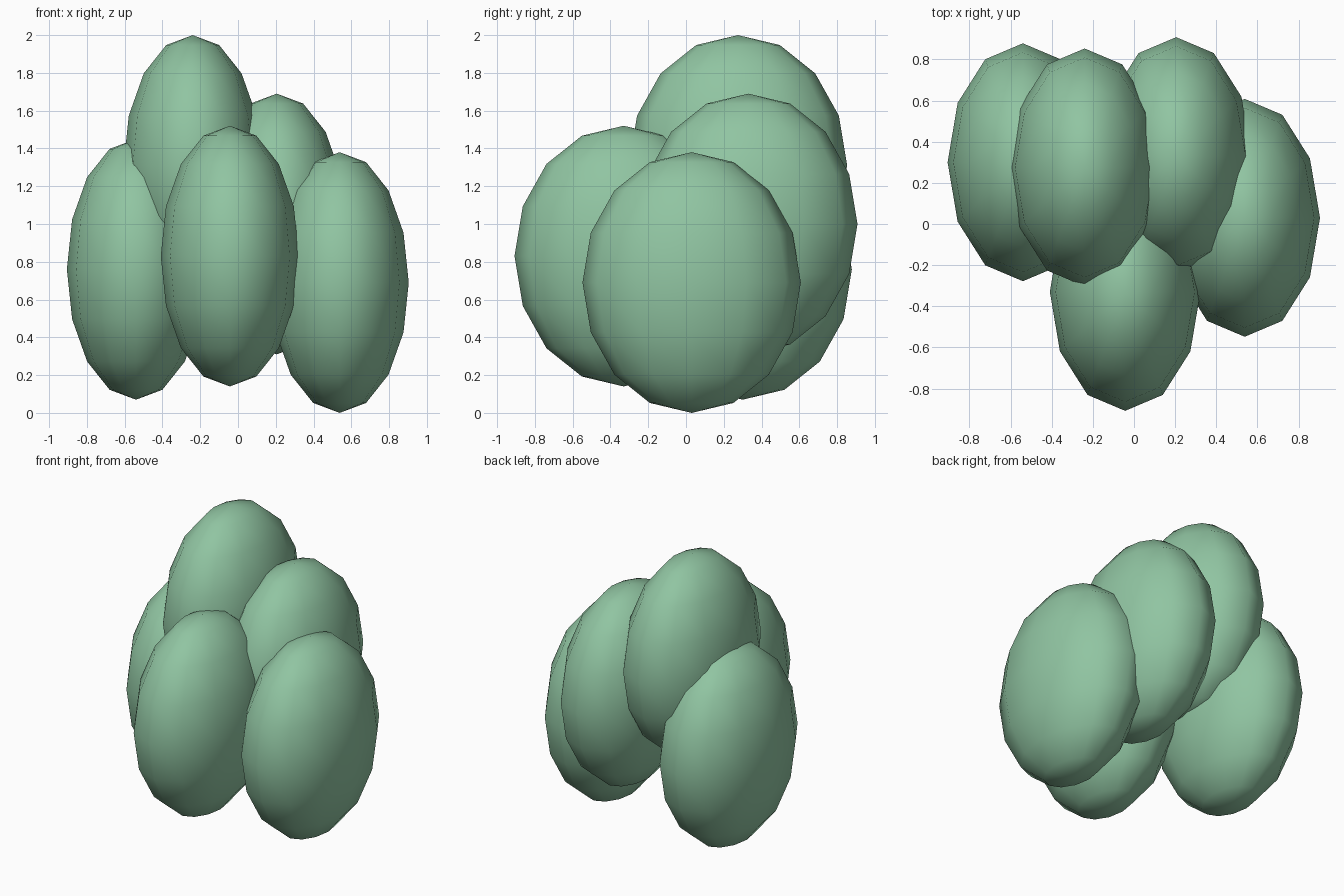
import bpy

if "Cube" in bpy.data.objects:
    bpy.data.objects.remove(bpy.data.objects["Cube"])

# One flat green for the whole cluster
green = bpy.data.materials.new("soft_green")
green.diffuse_color = (0.28, 0.555, 0.36, 1)
green.use_nodes = True
green.node_tree.nodes["Principled BSDF"].inputs["Base Color"].default_value = green.diffuse_color

RADII = (0.366, 0.578, 0.69)

# Centre of every egg-shaped lobe
LOBES = {
    "top_lobe": (-0.24, 0.275, 1.31),
    "back_right_lobe": (0.205, 0.33, 1.00),
    "left_lobe": (-0.54, 0.30, 0.76),
    "front_lobe": (-0.043, -0.33, 0.83),
    "right_lobe": (0.538, 0.03, 0.69),
}

# Low-poly stretched spheres, smooth shaded
for name, centre in LOBES.items():
    bpy.ops.mesh.primitive_uv_sphere_add(segments=12, ring_count=8, radius=1, location=centre)
    lobe = bpy.context.object
    lobe.name = name
    lobe.scale = RADII
    bpy.ops.object.transform_apply(location=False, rotation=False, scale=True)
    bpy.ops.object.shade_smooth()
    lobe.data.materials.append(green)
